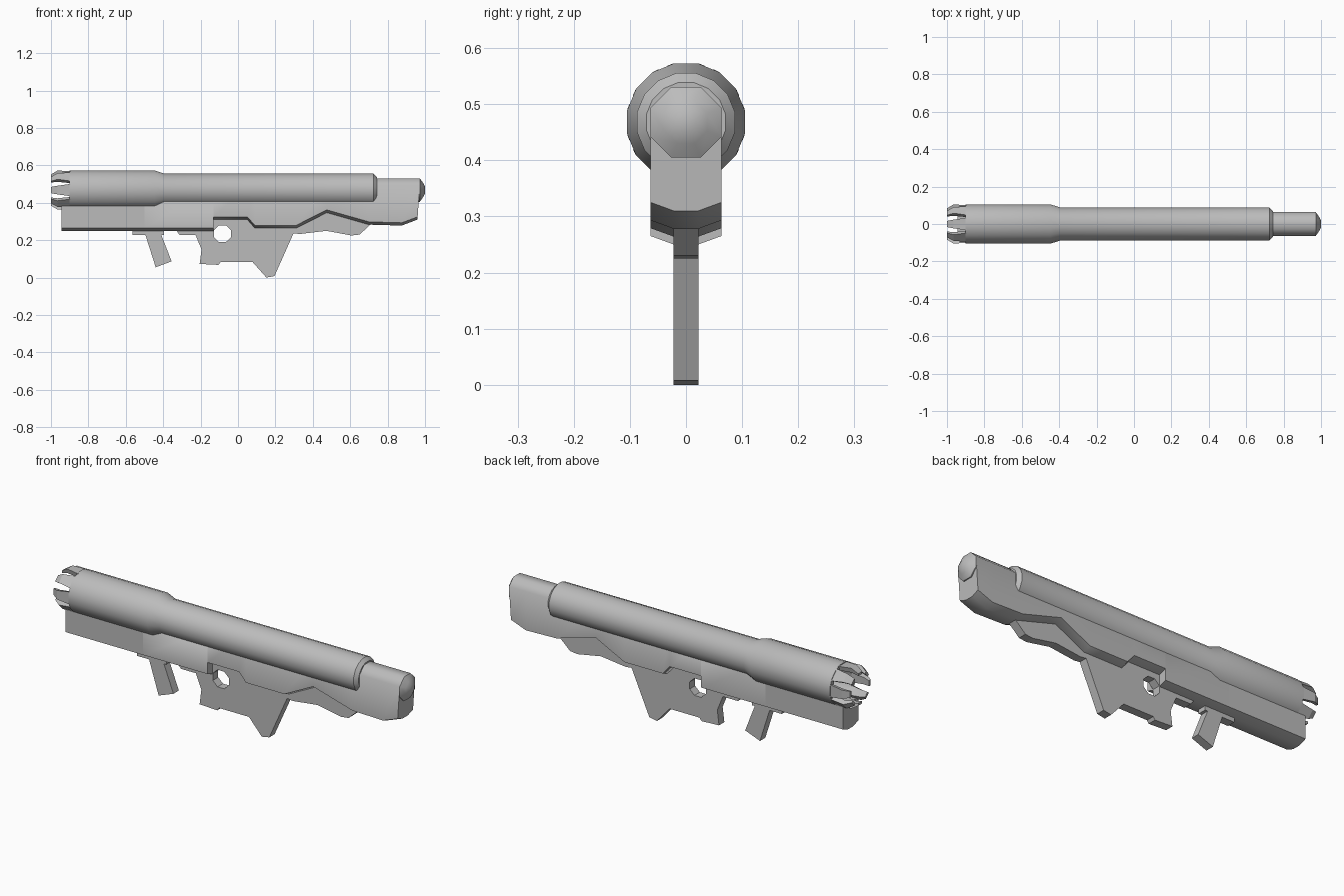
import bpy, bmesh
from math import sin, cos, tan, pi, radians

if "Cube" in bpy.data.objects:
    bpy.data.objects.remove(bpy.data.objects["Cube"])

AXIS = 0.468          # height of the barrel axis
grey = bpy.data.materials.new("plain_grey")
grey.use_nodes = True
COLOUR = (0.5, 0.5, 0.5, 1)
grey.diffuse_color = COLOUR
grey.node_tree.nodes["Principled BSDF"].inputs["Base Color"].default_value = COLOUR


def finish(name, bm, angle):
    bmesh.ops.recalc_face_normals(bm, faces=bm.faces)
    mesh = bpy.data.meshes.new(name)
    bm.to_mesh(mesh)
    bm.free()
    mesh.materials.append(grey)
    obj = bpy.data.objects.new(name, mesh)
    bpy.context.collection.objects.link(obj)
    bpy.ops.object.select_all(action='DESELECT')
    obj.select_set(True)
    bpy.context.view_layer.objects.active = obj
    bpy.ops.object.shade_smooth_by_angle(angle=radians(angle))
    return obj


def loft(bm, sections):
    """Skin a row of equal-count sections and cap both ends."""
    rings = [[bm.verts.new(p) for p in s] for s in sections]
    for a, b in zip(rings, rings[1:]):
        for i in range(len(a)):
            j = (i + 1) % len(a)
            bm.faces.new((a[i], a[j], b[j], b[i]))
    bm.faces.new(rings[0])
    bm.faces.new(rings[-1])


def ring(x, r, n):
    return [(x, r * cos(2 * pi * (k + .5) / n), AXIS + r * sin(2 * pi * (k + .5) / n))
            for k in range(n)]


def plate(name, outline, half, hole=None):
    """Upright plate from an x-z outline, with an optional opening."""
    bm = bmesh.new()
    edges = []
    for loop in filter(None, (outline, hole)):
        vs = [bm.verts.new((x, -half, z)) for x, z in loop]
        edges += [bm.edges.new((vs[i - 1], vs[i])) for i in range(len(vs))]
    bmesh.ops.triangle_fill(bm, edges=edges, use_beauty=True)
    ext = bmesh.ops.extrude_face_region(bm, geom=bm.faces[:], use_keep_orig=True)
    for v in ext["geom"]:
        if isinstance(v, bmesh.types.BMVert):
            v.co.y = half
    return finish(name, bm, 15)


# Barrel: open bore, wide front sleeve, long rear tube
bm = bmesh.new()
loft(bm, [ring(x, r, 16) for x, r in (
    (-.6, .08), (-.9, .08), (-.9, .107), (-.446, .107), (-.393, .0892),
    (.725, .0892), (.742, .072))])
finish("barrel", bm, 30)

# Muzzle prongs: eight tapered teeth around the bore
bm = bmesh.new()
for k in range(8):
    sections = []
    for x, spread, outer, inner in ((-.895, 18, .106, .081), (-.965, 12.5, .107, .082),
                                    (-1, 11.25, .085, .072)):
        sections.append([(x, r * cos(k * pi / 4 + a), AXIS + r * sin(k * pi / 4 + a))
                         for r, a in ((outer, -radians(spread)), (outer, radians(spread)),
                                      (inner, radians(spread)), (inner, -radians(spread)))])
    loft(bm, sections)
finish("muzzle_prongs", bm, 30)

# Body: rounded top, flat sides, chamfered stepped underside
HALF = .063
FLAT = HALF * tan(pi / 8)


def body_section(x, bottom, top, slant=0):
    shoulder = max(top - (HALF - FLAT), bottom + .03) if top > .5 else top - .002
    half = [(FLAT, top), (HALF, shoulder), (HALF, bottom + .015), (.022, bottom)]
    pts = half + [(-y, z) for y, z in reversed(half)]
    return [(x - slant * max(0, AXIS - z) / .15, y, z) for y, z in pts]


TOP, LOW = AXIS + HALF, .385
bm = bmesh.new()
loft(bm, [body_section(*s) for s in (
    (-.945, .25, LOW), (-.5, .25, LOW), (-.5, .25, TOP), (-.13, .25, TOP),
    (-.13, .31, TOP), (.05, .31, TOP), (.09, .264, TOP), (.31, .264, TOP),
    (.475, .347, TOP), (.70, .283, TOP), (.875, .278, TOP), (.972, .31, TOP, .012))])
finish("body", bm, 50)

# Rounded rear cap on the stock
bm = bmesh.new()
r = HALF / cos(pi / 8)
loft(bm, [ring(.965, r, 8), ring(.972, r, 8), ring(.99, r * .6, 8), ring(1, r * .28, 8)])
finish("stock_end_cap", bm, 50)

# Forward grip
plate("front_grip", [(-.565, .27), (-.565, .228), (-.495, .228), (-.44, .055),
                     (-.355, .087), (-.41, .228), (-.395, .228), (-.395, .27)], .022)

# Lower frame with rear grip and trigger opening
trigger_opening = [(-.083 + .05 * cos(pi * (k + .5) / 4), .235 + .048 * sin(pi * (k + .5) / 4))
                   for k in range(8)]
plate("lower_frame", [
    (-.335, .26), (-.313, .228), (-.227, .228), (-.195, .15), (-.205, .073),
    (-.104, .068), (-.094, .083), (.078, .083), (.152, 0), (.195, .008),
    (.297, .237), (.33, .233), (.473, .25), (.607, .225), (.65, .23), (.71, .285),
    (.70, .31), (.475, .37), (.30, .29), (.10, .29), (.05, .33), (-.335, .33)],
    .022, trigger_opening)
